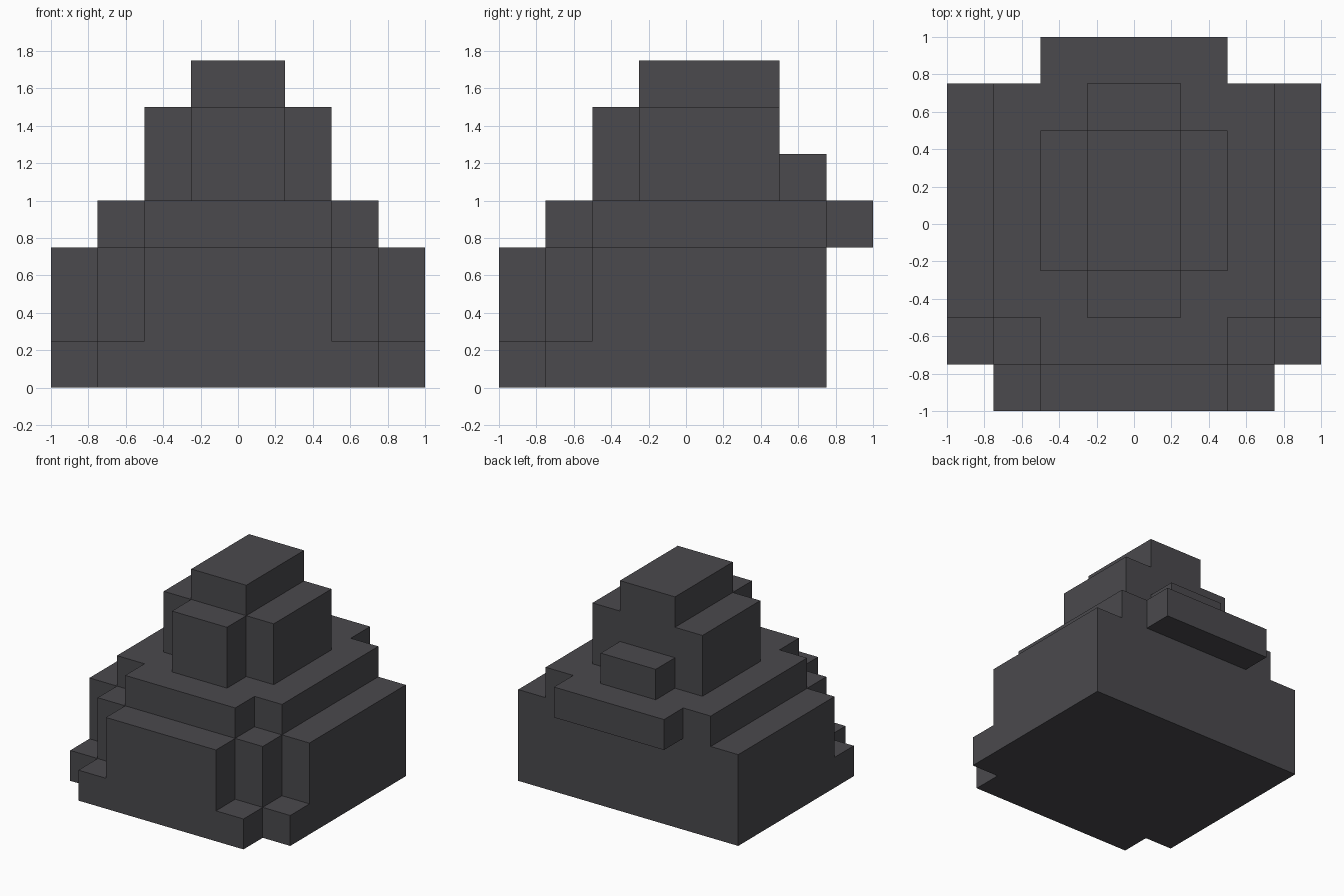
import bpy
import bmesh

if "Cube" in bpy.data.objects:
    bpy.data.objects.remove(bpy.data.objects["Cube"], do_unlink=True)

# One dark stone colour
stone = bpy.data.materials.new("dark_grey_stone")
stone.use_nodes = True
colour = (0.069, 0.067, 0.075, 1)
stone.diffuse_color = colour
stone.node_tree.nodes["Principled BSDF"].inputs["Base Color"].default_value = colour

U = 0.25     # side of one block
SINK = 0.04  # overlap into the tier below


def tier(name, half_outline, bottom, top, sink=SINK):
    """Extrude a plan, given as its +x half in blocks and mirrored across x."""
    outline = half_outline + [(-x, y) for x, y in reversed(half_outline)]
    bm = bmesh.new()
    verts = [bm.verts.new((x * U, y * U, bottom * U - sink)) for x, y in outline]
    face = bm.faces.new(verts)
    grown = bmesh.ops.extrude_face_region(bm, geom=[face])["geom"]
    raised = [v for v in grown if isinstance(v, bmesh.types.BMVert)]
    bmesh.ops.translate(bm, verts=raised, vec=(0, 0, (top - bottom) * U + sink))
    bmesh.ops.recalc_face_normals(bm, faces=bm.faces)
    mesh = bpy.data.meshes.new(name)
    bm.to_mesh(mesh)
    bm.free()
    mesh.materials.append(stone)
    obj = bpy.data.objects.new(name, mesh)
    bpy.context.collection.objects.link(obj)
    return obj


# Wide foot and main body, with stepped front corners
tier("foot", [(3, -4), (3, -3), (4, -3), (4, 3)], 0, 1, 0)
tier("body", [(2, -4), (2, -3), (3, -3), (3, -2), (4, -2), (4, 3)], 1, 3)

# Upper terrace with its overhanging back ledge
tier("terrace", [(2, -3), (2, -2), (3, -2), (3, 3)], 3, 4)
tier("back_ledge", [(2, 3), (2, 4)], 3, 4, 0)

# Tower with front bay, rear step and cap
tier("tower", [(1, -2), (1, -1), (2, -1), (2, 2)], 4, 6)
tier("rear_step", [(1, 2), (1, 3)], 4, 5)
tier("cap", [(1, -1), (1, 2)], 6, 7)
